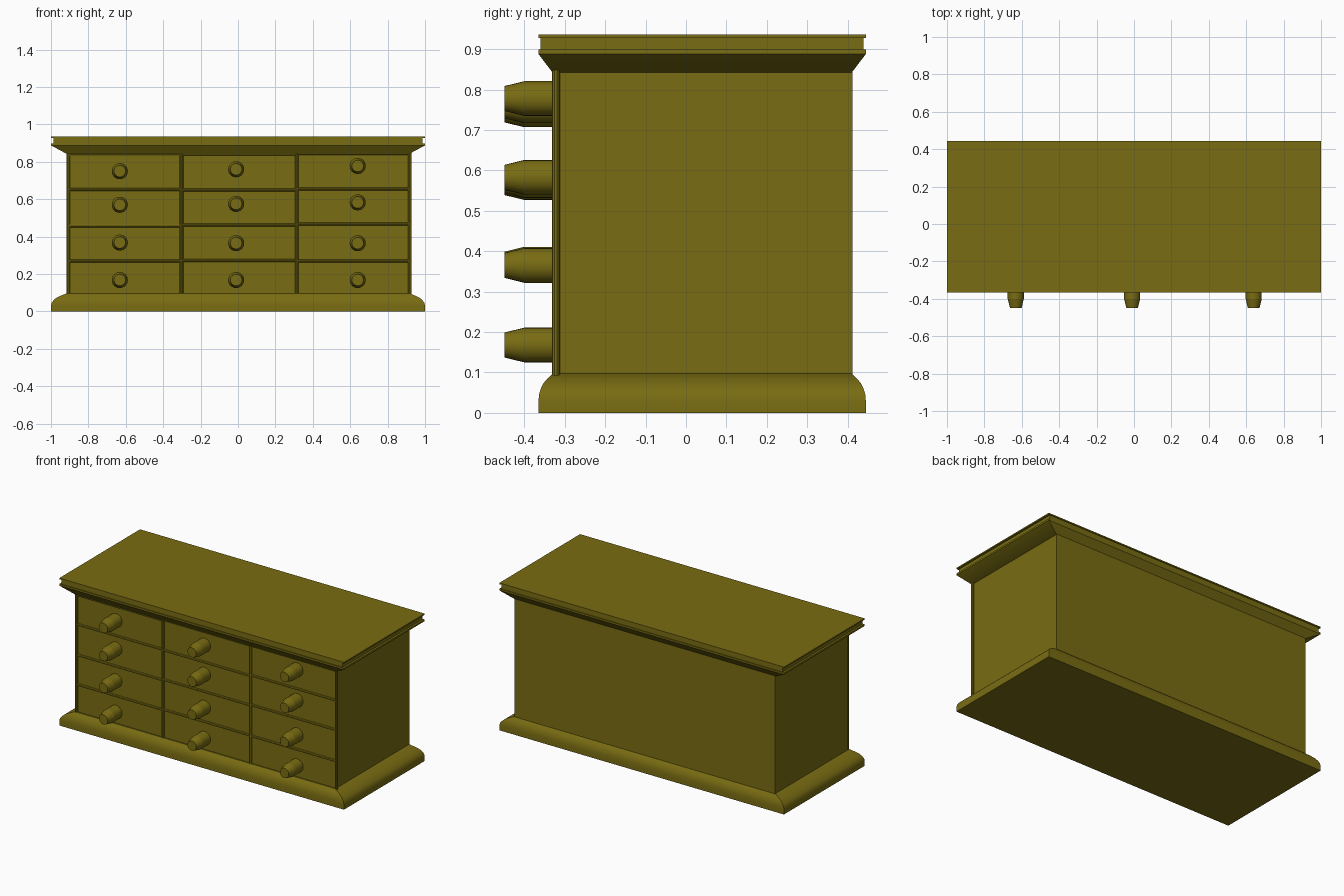
import bpy, bmesh, math
from mathutils import Vector

cube = bpy.data.objects.get("Cube")
if cube:
    bpy.data.objects.remove(cube, do_unlink=True)

wood = bpy.data.materials.new("olive_wood")
wood.use_nodes = True
OLIVE = (0.19, 0.15, 0.006, 1)
wood.diffuse_color = OLIVE
wood.node_tree.nodes["Principled BSDF"].inputs["Base Color"].default_value = OLIVE

BODY_X, BODY_Y, MID_Y = 0.915, 0.37, 0.04
OVER_X, OVER_Y = 0.085, 0.035


def finish(name, bm, angle=30):
    bmesh.ops.recalc_face_normals(bm, faces=bm.faces)
    mesh = bpy.data.meshes.new(name)
    bm.to_mesh(mesh)
    bm.free()
    mesh.materials.append(wood)
    obj = bpy.data.objects.new(name, mesh)
    bpy.context.collection.objects.link(obj)
    bpy.ops.object.select_all(action="DESELECT")
    obj.select_set(True)
    bpy.context.view_layer.objects.active = obj
    bpy.ops.object.shade_smooth_by_angle(angle=math.radians(angle))
    return obj


def moulding(name, profile):
    """Rectangular loft; each profile point is (share of overhang, height)."""
    bm = bmesh.new()
    rings = []
    for t, z in profile:
        x, y = BODY_X + t * OVER_X, BODY_Y + t * OVER_Y
        rings.append([bm.verts.new((sx * x, MID_Y + sy * y, z))
                      for sx, sy in ((-1, -1), (1, -1), (1, 1), (-1, 1))])
    for a, b in zip(rings, rings[1:]):
        for i in range(4):
            j = (i + 1) % 4
            bm.faces.new((a[i], a[j], b[j], b[i]))
    bm.faces.new(rings[0])
    bm.faces.new(rings[-1])
    return finish(name, bm)


def rod(name, start, end, r1, r2, sides):
    """Round bar or cone between two points."""
    start, end = Vector(start), Vector(end)
    axis = end - start
    bm = bmesh.new()
    bmesh.ops.create_cone(bm, cap_ends=True, segments=sides, radius1=r1,
                          radius2=r2, depth=axis.length)
    turn = Vector((0, 0, 1)).rotation_difference(axis).to_matrix()
    bmesh.ops.rotate(bm, verts=bm.verts, matrix=turn)
    bmesh.ops.translate(bm, verts=bm.verts, vec=(start + end) / 2)
    return finish(name, bm)


# Carcass
bm = bmesh.new()
bmesh.ops.create_cube(bm, size=1)
front, back, low, high = -0.322, 0.412, 0.06, 0.87
for v in bm.verts:
    v.co.x *= 2 * BODY_X
    v.co.y = front if v.co.y < 0 else back
    v.co.z = low if v.co.z < 0 else high
finish("carcass", bm)

# Rounded plinth and grooved top
moulding("plinth", [(1, 0), (1, 0.03), (0.96, 0.046), (0.84, 0.06),
                    (0.66, 0.073), (0.4, 0.084), (0, 0.097)])
moulding("top_board", [(0, 0.842), (1, 0.888), (1, 0.899), (0.85, 0.899),
                       (0.85, 0.928), (1, 0.928), (1, 0.936)])

# Beading between the drawers
BEAD = 0.01
uprights = [-0.908, -0.302, 0.315, 0.918]
for i, x in enumerate(uprights):
    rod(f"upright_bead_{i + 1}", (x, front, 0.087), (x, front, 0.853), BEAD, BEAD, 10)
rails = [(0.652, 0.65, 0.655), (0.458, 0.463, 0.467), (0.27, 0.272, 0.27),
         (0.838, 0.842, 0.844)]
for col in range(3):
    for row, heights in enumerate(rails):
        z = heights[col]
        rod(f"rail_bead_{col + 1}_{row + 1}", (uprights[col], front, z),
            (uprights[col + 1], front, z), 0.008, 0.008, 8)

# Drawer knobs with tapered ends
columns = {-0.632: (0.75, 0.57, 0.368, 0.168),
           -0.01: (0.76, 0.575, 0.365, 0.168),
           0.64: (0.778, 0.583, 0.365, 0.168)}
for col, (x, heights) in enumerate(columns.items()):
    for row, z in enumerate(heights):
        tag = f"{col + 1}_{row + 1}"
        rod(f"knob_stem_{tag}", (x, -0.31, z), (x, -0.4, z), 0.043, 0.043, 24)
        rod(f"knob_tip_{tag}", (x, -0.4, z), (x, -0.449, z), 0.043, 0.031, 24)
